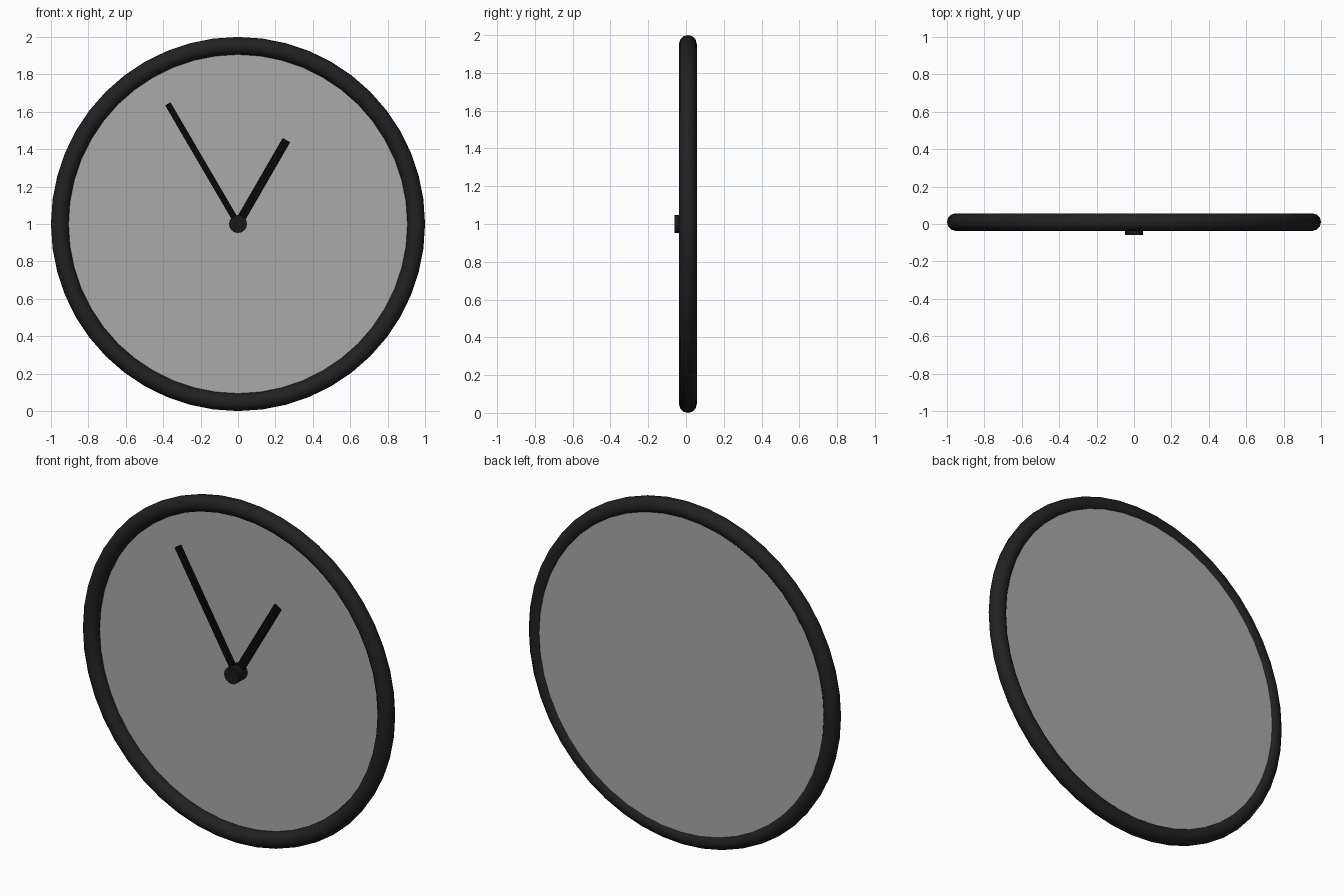
import bpy, math
from mathutils import Matrix

if "Cube" in bpy.data.objects:
    bpy.data.objects.remove(bpy.data.objects["Cube"])


CENTRE_Z = 1.0


def colour(obj, name, v):
    mat = bpy.data.materials.get(name) or bpy.data.materials.new(name)
    mat.diffuse_color = (v, v, v, 1)
    mat.use_nodes = True
    mat.node_tree.nodes["Principled BSDF"].inputs["Base Color"].default_value = mat.diffuse_color
    obj.data.materials.append(mat)


def disc(name, radius, y_front, y_back, sides):
    bpy.ops.mesh.primitive_cylinder_add(
        vertices=sides, radius=radius, depth=y_back - y_front,
        location=(0, (y_front + y_back) / 2, CENTRE_Z),
        rotation=(math.pi / 2, 0, 0))
    obj = bpy.context.object
    obj.name = name
    bpy.ops.object.shade_smooth_by_angle(angle=math.radians(30))
    return obj


def hand(name, length, width, y_front, y_back, angle):
    # Box running from the hub outwards, turned clockwise from 12 o'clock
    bpy.ops.mesh.primitive_cube_add(size=1)
    obj = bpy.context.object
    obj.name = name
    obj.data.transform(Matrix.Translation((0, 0, length / 2))
                       @ Matrix.Diagonal((width, y_back - y_front, length, 1)))
    obj.location = (0, (y_front + y_back) / 2, CENTRE_Z)
    obj.rotation_euler = (0, math.radians(angle), 0)
    colour(obj, "hand_black", 0.0025)
    return obj


# Round rim
bpy.ops.mesh.primitive_torus_add(
    major_radius=0.953, minor_radius=0.047, major_segments=48, minor_segments=12,
    location=(0, 0.01, CENTRE_Z), rotation=(math.pi / 2, 0, 0))
rim = bpy.context.object
rim.name = "rim"
bpy.ops.object.shade_smooth_by_angle(angle=math.radians(40))
colour(rim, "rim_black", 0.015)

# Dial plate set towards the back of the rim
dial = disc("dial", 0.935, 0.02, 0.042, 48)
colour(dial, "dial_grey", 0.4)

# Hands and centre hub
hand("hour_hand", 0.518, 0.046, -0.012, 0.005, 30)
hand("minute_hand", 0.744, 0.033, -0.03, -0.008, -30.3)
hub = disc("hub", 0.048, -0.06, 0.02, 16)
colour(hub, "hub_black", 0.0095)
